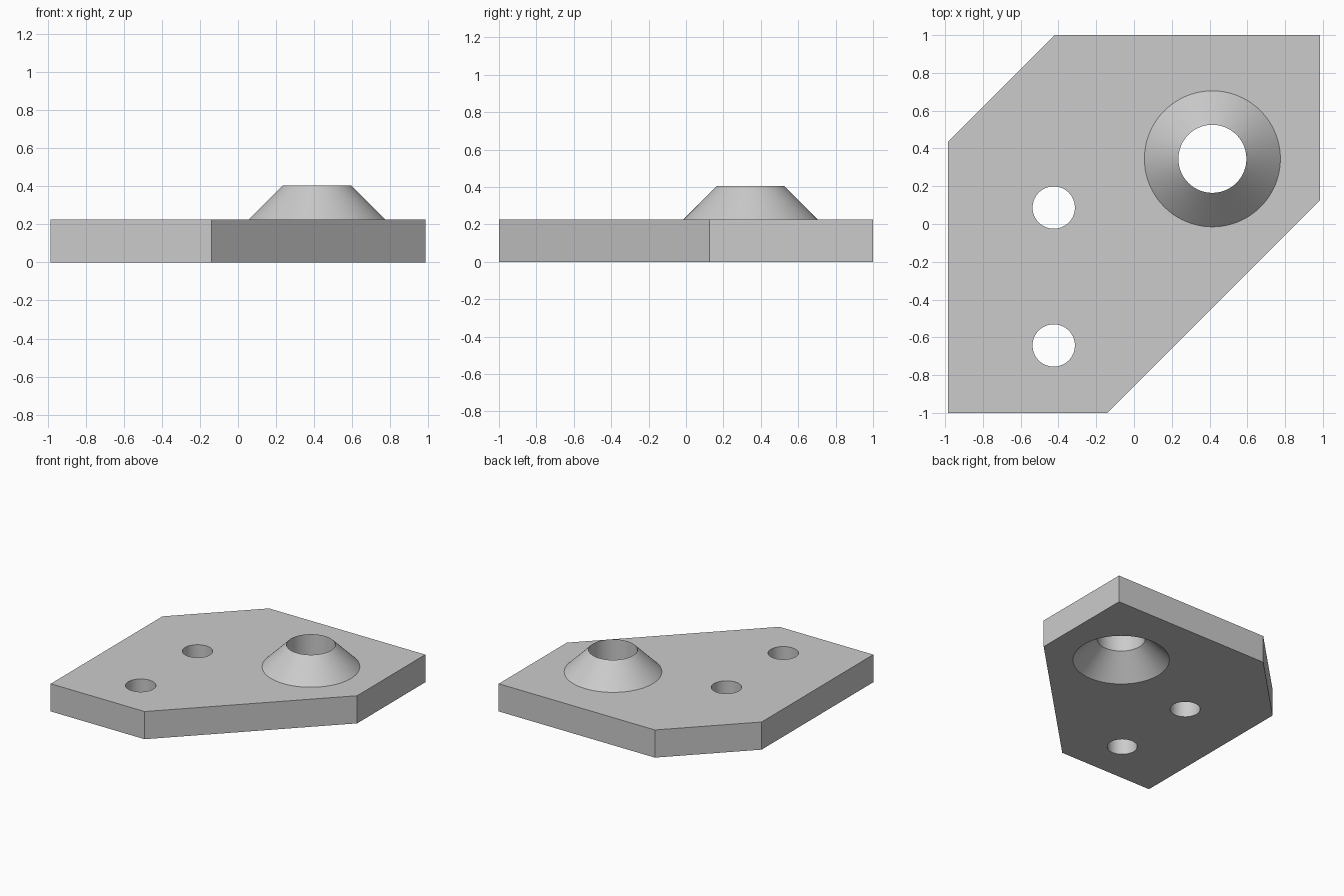
import bpy
import bmesh
import math

if "Cube" in bpy.data.objects:
    bpy.data.objects.remove(bpy.data.objects["Cube"], do_unlink=True)

THICK = 0.225
BOSS_TOP = 0.405
WIDE, BORE = 0.36, 0.18
SEGMENTS = 96
OUTLINE = [(-0.985, -1), (-0.14, -1), (0.985, 0.125),
           (0.985, 1), (-0.42, 1), (-0.985, 0.435)]
BOSS_CENTRE = (0.415, 0.345)
BOLT_CENTRES = [(-0.425, 0.087), (-0.425, -0.643)]
BOLT_RADIUS = 0.112

bm = bmesh.new()


def loop(points, z):
    """Closed ring of edges at one height."""
    verts = [bm.verts.new((x, y, z)) for x, y in points]
    for a, b in zip(verts, verts[1:] + verts[:1]):
        bm.edges.new((a, b))
    return verts


def circle(centre, radius):
    angles = [2 * math.pi * i / SEGMENTS for i in range(SEGMENTS)]
    return [(centre[0] + radius * math.cos(a), centre[1] + radius * math.sin(a))
            for a in angles]


def wall(lower, upper):
    """Quads between two matching rings."""
    n = len(lower)
    for i in range(n):
        j = (i + 1) % n
        bm.faces.new((lower[i], lower[j], upper[j], upper[i]))


def fill(rings):
    """Flat face bounded by the first ring, with the other rings as holes."""
    edges = [bm.edges.get((a, b)) for ring in rings
             for a, b in zip(ring, ring[1:] + ring[:1])]
    bmesh.ops.triangle_fill(bm, edges=edges, use_beauty=True, use_dissolve=False)


# Plate outline and bolt holes
bottom, top = [], []
for points in [OUTLINE] + [circle(c, BOLT_RADIUS) for c in BOLT_CENTRES]:
    bottom.append(loop(points, 0))
    top.append(loop(points, THICK))

# Hollow conical boss: recess mouth, bore start, bore rim, base on the plate
mouth = loop(circle(BOSS_CENTRE, WIDE), 0)
bore = loop(circle(BOSS_CENTRE, BORE), WIDE - BORE)
rim = loop(circle(BOSS_CENTRE, BORE), BOSS_TOP)
base = loop(circle(BOSS_CENTRE, WIDE), THICK)

# Flat faces, then side walls
fill(bottom + [mouth])
fill(top + [base])
for lower, upper in zip(bottom, top):
    wall(lower, upper)
for lower, upper in ((mouth, bore), (bore, rim), (rim, base)):
    wall(lower, upper)
bmesh.ops.recalc_face_normals(bm, faces=bm.faces[:])

mesh = bpy.data.meshes.new("mounting_plate")
bm.to_mesh(mesh)
bm.free()
plate = bpy.data.objects.new("mounting_plate", mesh)
bpy.context.collection.objects.link(plate)

# Plain grey material
grey = bpy.data.materials.new("light grey")
grey.use_nodes = True
colour = (0.6, 0.6, 0.6, 1)
grey.diffuse_color = colour
grey.node_tree.nodes["Principled BSDF"].inputs["Base Color"].default_value = colour
mesh.materials.append(grey)

# Smooth round walls, sharp corners
bpy.ops.object.select_all(action="DESELECT")
plate.select_set(True)
bpy.context.view_layer.objects.active = plate
bpy.ops.object.shade_smooth_by_angle(angle=math.radians(30))
